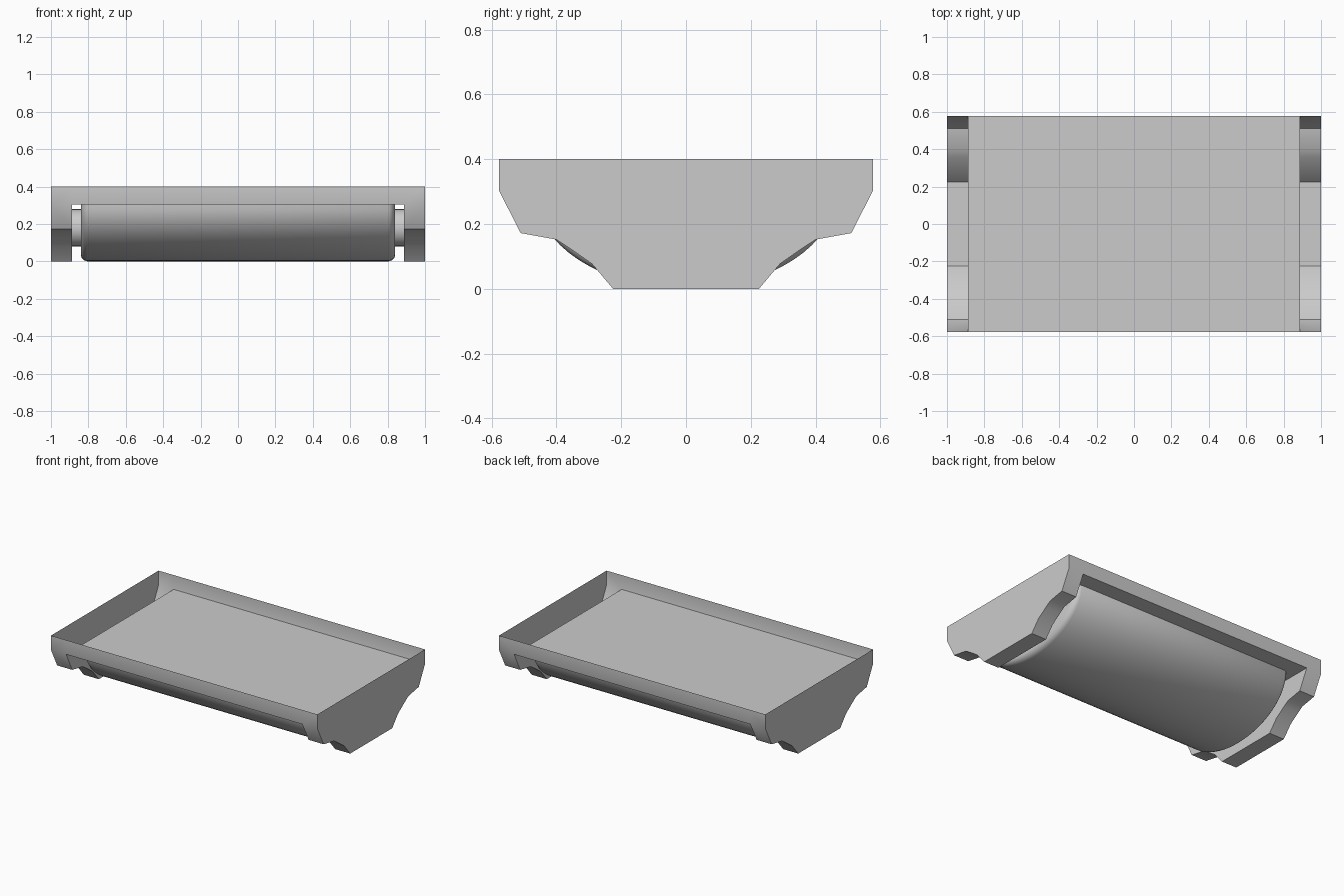
import bpy, bmesh, math

if "Cube" in bpy.data.objects:
    bpy.data.objects.remove(bpy.data.objects["Cube"])

# lower half-profile of the end housings, (y, z) from rim to base
HALF = [(-0.577, 0.303), (-0.51, 0.172), (-0.40, 0.152),
        (-0.36, 0.126), (-0.29, 0.077), (-0.225, 0.0)]
PROFILE = HALF + [(-y, z) for y, z in reversed(HALF)]
RIM_Z, FLOOR_Z, HALF_Y = 0.40, 0.303, 0.577
END_X, WALL_X = 1.0, 0.887


def finish(name, bm, angle=40):
    bmesh.ops.remove_doubles(bm, verts=bm.verts[:], dist=1e-5)
    bmesh.ops.recalc_face_normals(bm, faces=bm.faces[:])
    me = bpy.data.meshes.new(name)
    bm.to_mesh(me)
    bm.free()
    ob = bpy.data.objects.new(name, me)
    bpy.context.collection.objects.link(ob)
    bpy.ops.object.select_all(action='DESELECT')
    ob.select_set(True)
    bpy.context.view_layer.objects.active = ob
    bpy.ops.object.shade_smooth_by_angle(angle=math.radians(angle))
    return ob


def face(bm, pts):
    return bm.faces.new([bm.verts.new(p) for p in pts])


# open thin-walled tray: long walls, floor, and a deep open well at each end
bm = bmesh.new()
face(bm, [(x, y, FLOOR_Z) for x, y in
          ((-WALL_X, -HALF_Y), (WALL_X, -HALF_Y), (WALL_X, HALF_Y), (-WALL_X, HALF_Y))])
xs = [-END_X, -WALL_X, WALL_X, END_X]
for y in (-HALF_Y, HALF_Y):
    for a, b in zip(xs, xs[1:]):
        face(bm, [(a, y, FLOOR_Z), (b, y, FLOOR_Z), (b, y, RIM_Z), (a, y, RIM_Z)])
for s in (-1, 1):
    # outer end plate, inner plate and the strip joining them
    face(bm, [(s * END_X, -HALF_Y, RIM_Z)] + [(s * END_X, y, z) for y, z in PROFILE]
         + [(s * END_X, HALF_Y, RIM_Z)])
    face(bm, [(s * WALL_X, y, z) for y, z in PROFILE])
    for (y0, z0), (y1, z1) in zip(PROFILE, PROFILE[1:]):
        face(bm, [(s * END_X, y0, z0), (s * END_X, y1, z1),
                  (s * WALL_X, y1, z1), (s * WALL_X, y0, z0)])
finish("tray_shell", bm)

# rounded belly under the floor, with softened ends
bm = bmesh.new()
N = 32
half_sections = [(0.805, 1.0), (0.823, 0.98), (0.835, 0.94), (0.84, 0.89)]
sections = [(-x, k) for x, k in reversed(half_sections)] + half_sections
rings = []
for x, k in sections:
    rings.append([bm.verts.new((x, -0.467 * k * math.cos(math.pi * i / N),
                                FLOOR_Z - 0.303 * k * math.sin(math.pi * i / N)))
                  for i in range(N + 1)])
for r0, r1 in zip(rings, rings[1:]):
    for i in range(N):
        bm.faces.new((r0[i], r0[i + 1], r1[i + 1], r1[i]))
bm.faces.new(rings[0])
bm.faces.new(rings[-1])
finish("roller_belly", bm)

# short axle stubs between the belly and the end housings
for s, side in ((-1, "left"), (1, "right")):
    bpy.ops.mesh.primitive_cylinder_add(vertices=24, radius=0.10, depth=0.067,
                                        location=(s * 0.8535, 0, 0.18),
                                        rotation=(0, math.pi / 2, 0))
    bpy.context.object.name = "axle_" + side
    bpy.ops.object.shade_smooth_by_angle(angle=math.radians(40))
